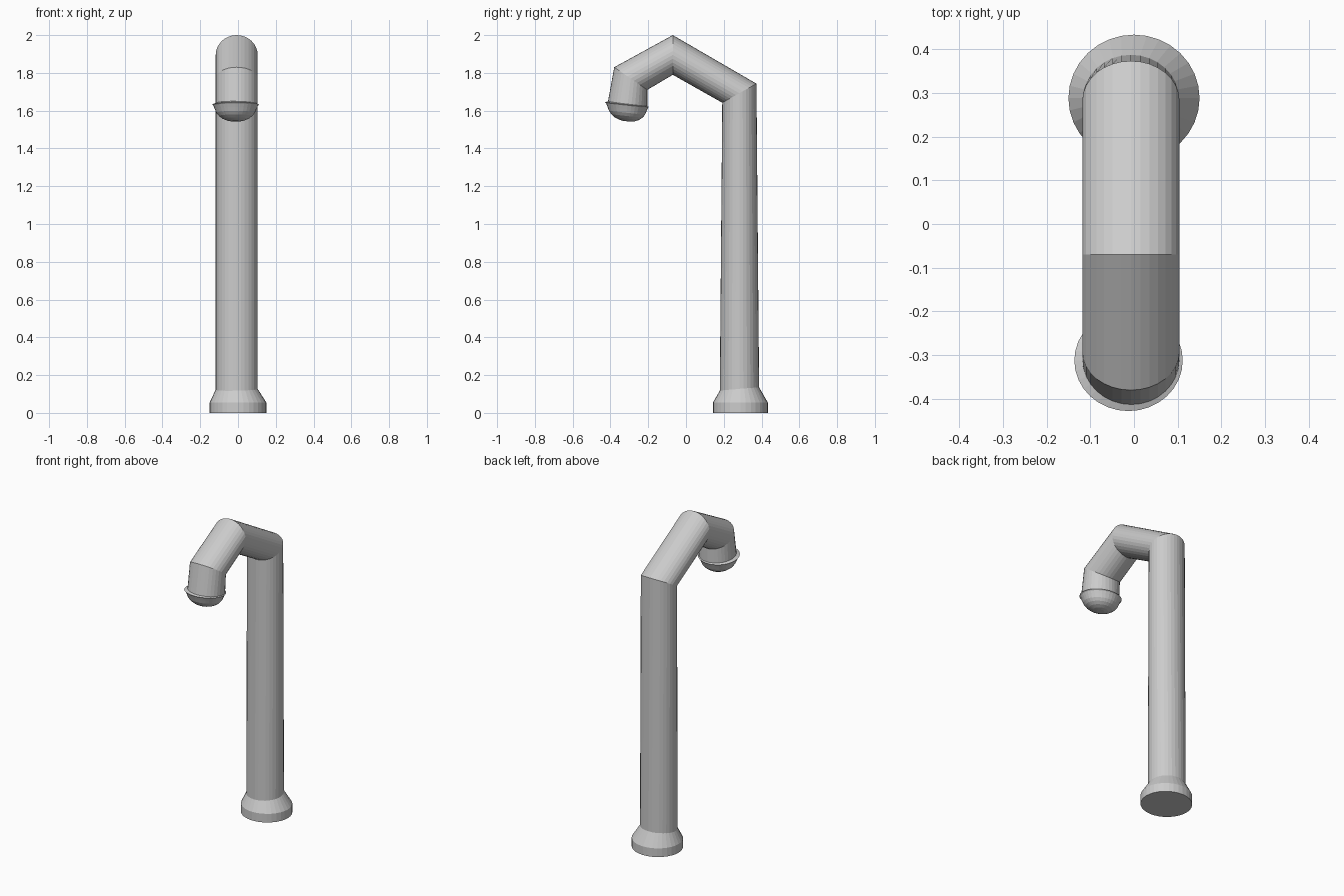
import bpy, bmesh, math
from mathutils import Vector

cube = bpy.data.objects.get("Cube")
if cube:
    bpy.data.objects.remove(cube, do_unlink=True)

GREY = (0.6, 0.6, 0.6, 1)
metal = bpy.data.materials.new("grey_metal")
metal.diffuse_color = GREY
metal.use_nodes = True
metal.node_tree.nodes["Principled BSDF"].inputs["Base Color"].default_value = GREY

SIDES = 32
TUBE_X, TUBE_R = -0.007, 0.111


def loft(name, sections):
    """Skin elliptical sections given as (centre, half width in x, half axis in yz)."""
    bm = bmesh.new()
    rings = []
    for centre, width, axis in sections:
        ring = []
        for i in range(SIDES):
            a = 2 * math.pi * i / SIDES
            offset = Vector((width * math.cos(a), 0, 0)) + Vector(axis) * math.sin(a)
            ring.append(bm.verts.new(Vector(centre) + offset))
        rings.append(ring)
    for low, high in zip(rings, rings[1:]):
        for i in range(SIDES):
            j = (i + 1) % SIDES
            bm.faces.new((low[i], low[j], high[j], high[i]))
    bm.faces.new(rings[0])
    bm.faces.new(rings[-1])
    bmesh.ops.recalc_face_normals(bm, faces=bm.faces)
    mesh = bpy.data.meshes.new(name)
    bm.to_mesh(mesh)
    bm.free()
    mesh.materials.append(metal)
    obj = bpy.data.objects.new(name, mesh)
    bpy.context.collection.objects.link(obj)
    return obj


def mitre(outer, inner):
    """Tube section between an outer and an inner (y, z) corner."""
    a, b = Vector((TUBE_X, *outer)), Vector((TUBE_X, *inner))
    return (a + b) / 2, TUBE_R, (a - b) / 2


# Post and bent arm: mitred tube segments
joints = [
    ((0.388, 0.02), (0.178, 0.02)),
    ((0.373, 1.743), (0.192, 1.642)),
    ((-0.07, 2.0), (-0.07, 1.79)),
    ((-0.38, 1.83), (-0.205, 1.71)),
    ((-0.415, 1.638), (-0.205, 1.618)),
]
loft("post_and_arm", [mitre(*j) for j in joints])

# Flared foot
foot = [(0, 0.15, 0.145), (0.055, 0.15, 0.145), (0.137, 0.105, 0.098)]
loft("foot", [((0 if z < 0.1 else TUBE_X, 0.288, z), rx, (0, ry, 0)) for z, rx, ry in foot])

# Tilted lamp bowl with a thin lip, as (drop along axis, radius)
tilt = 0.11
down = Vector((0, -math.sin(tilt), -math.cos(tilt)))
across = Vector((0, math.cos(tilt), -math.sin(tilt)))
rim_centre = Vector((-0.0125, -0.312, 1.632))
bowl = [(-0.008, 0.105), (0, 0.124), (0.006, 0.118)]
bowl += [(0.008 + 0.082 * math.sin(t), 0.112 * math.cos(t) ** 0.9)
         for t in (0.2, 0.45, 0.7, 0.95, 1.2, 1.4)]
loft("lamp_bowl", [(rim_centre + down * d + Vector((0, 0.1 * d, 0)), r, across * r * 0.94)
                   for d, r in bowl])
